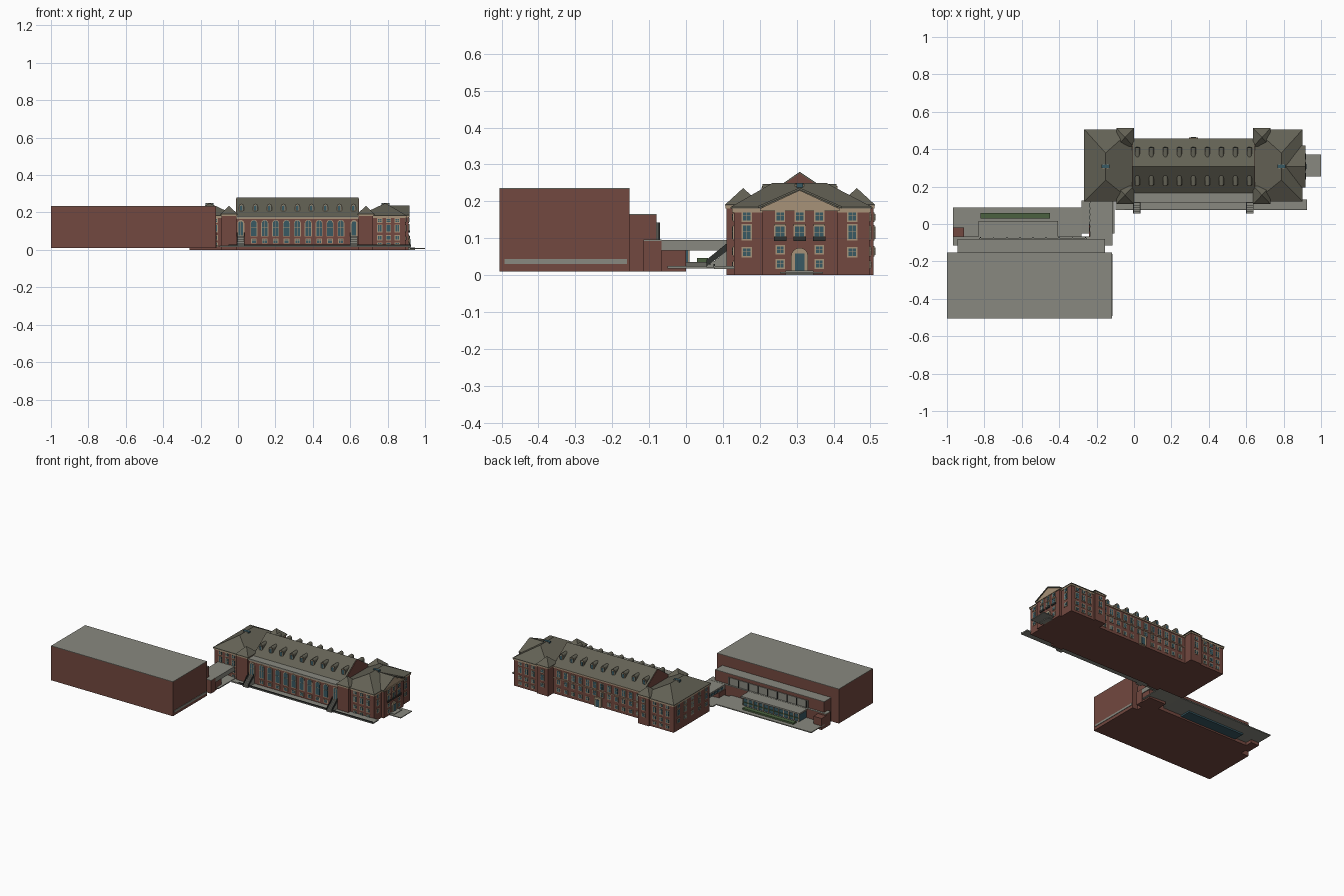
import bpy, bmesh, math
from mathutils import Vector

cube = bpy.data.objects.get("Cube")
if cube:
    bpy.data.objects.remove(cube, do_unlink=True)


def material(name, r, g, b):
    m = bpy.data.materials.new(name)
    m.use_nodes = True
    m.diffuse_color = (r, g, b, 1)
    m.node_tree.nodes["Principled BSDF"].inputs["Base Color"].default_value = (r, g, b, 1)
    return m


BRICK = material("brick red", .17, .065, .05)
ROOF = material("slate olive", .125, .12, .09)
PALE = material("pale concrete", .25, .25, .215)
CREAM = material("cream stone", .39, .29, .19)
GLASS = material("blue glass", .04, .1, .125)
GREEN = material("hedge green", .07, .12, .05)
DARK = material("dark metal", .03, .032, .03)


def finish(name, bm, mat):
    bmesh.ops.recalc_face_normals(bm, faces=bm.faces)
    mesh = bpy.data.meshes.new(name)
    bm.to_mesh(mesh)
    bm.free()
    mesh.materials.append(mat)
    ob = bpy.data.objects.new(name, mesh)
    bpy.context.collection.objects.link(ob)
    return ob


def hull(name, points, mat):
    """Convex solid around a few corner points."""
    bm = bmesh.new()
    for p in points:
        bm.verts.new(p)
    bmesh.ops.convex_hull(bm, input=bm.verts[:])
    bmesh.ops.dissolve_limit(bm, angle_limit=.01, verts=bm.verts[:], edges=bm.edges[:])
    return finish(name, bm, mat)


def box(name, x0, x1, y0, y1, z0, z1, mat):
    return hull(name, [(x, y, z) for x in (x0, x1) for y in (y0, y1) for z in (z0, z1)], mat)


# Walls are given as (axis, direction, position); outlines lie in (along, up)
def on_wall(wall, u, v, n):
    axis, way, at = wall
    d = at + way * n
    return Vector((d, u, v)) if axis == "x" else Vector((u, d, v))


def rect(u, v, w, h):
    return [(u - w / 2, v), (u + w / 2, v), (u + w / 2, v + h), (u - w / 2, v + h)]


def arch(u, v, w, h, steps=8):
    r = w / 2
    top = [(u + r * math.cos(math.pi * i / steps), v + h - r + r * math.sin(math.pi * i / steps))
           for i in range(steps + 1)]
    return [(u - r, v), (u + r, v)] + top


def prisms(name, wall, outlines, n0, n1, mat):
    bm = bmesh.new()
    for line in outlines:
        low = [bm.verts.new(on_wall(wall, u, v, n0)) for u, v in line]
        high = [bm.verts.new(on_wall(wall, u, v, n1)) for u, v in line]
        bm.faces.new(low)
        bm.faces.new(high)
        for i in range(len(line)):
            j = (i + 1) % len(line)
            bm.faces.new((low[i], low[j], high[j], high[i]))
    return finish(name, bm, mat)


def windows(name, wall, us, v, w, h, shape=rect, rim=.004):
    """Framed windows with a centre post and a cross bar."""
    prisms(name + "_frames", wall, [shape(u, v - rim, w + 2 * rim, h + 2 * rim) for u in us], -.002, .003, CREAM)
    prisms(name + "_panes", wall, [shape(u, v, w, h) for u in us], 0, .004, GLASS)
    bars = [rect(u, v, .0015, h) for u in us] + [rect(u, v + h * .55, w, .0015) for u in us]
    prisms(name + "_bars", wall, bars, 0, .005, CREAM)


def spread(a, b, n):
    return [a + (b - a) * i / (n - 1) for i in range(n)]


MID_X, MID_Y, EAVE = .318, .308, .18

# Central hall
box("hall_walls", -.02, .656, .125, .452, 0, .172, BRICK)
box("hall_front_ledge", -.01, .646, .115, .18, .172, .181, PALE)
box("hall_front_cornice", -.01, .646, .12, .13, .164, .172, CREAM)
box("hall_back_cornice", -.01, .646, .445, .457, .17, EAVE, CREAM)
roof_section = [(.165, EAVE), (.458, EAVE), (MID_Y, .28)]
prisms("hall_roof", ("x", 1, 0), [roof_section], -.008, .644, ROOF)
gable = [(.172, EAVE), (.448, EAVE), (MID_Y, .276)]
prisms("hall_gables", ("x", 1, 0), [gable], -.011, .648, BRICK)

# Hall windows
front = ("y", -1, .125)
back = ("y", 1, .452)
windows("hall_arched", front, spread(.085, .55, 9), .075, .03, .082, arch)
windows("hall_front_basement", front, spread(.085, .55, 9), .038, .022, .018)
windows("hall_front_doors", front, (.015, .62), .078, .024, .075, arch, .007)
windows("hall_back_upper", back, spread(.03, .605, 12), .117, .022, .038)
windows("hall_back_middle", back, spread(.03, .605, 12), .07, .02, .026)
windows("hall_back_lower", back, [x for x in spread(.03, .605, 12) if abs(x - MID_X) > .04], .022, .02, .02)
box("hall_back_band", -.01, .646, .45, .455, .104, .108, CREAM)
box("hall_back_porch", .293, .343, .45, .462, 0, .062, CREAM)
prisms("hall_back_door", ("y", 1, .462), [rect(MID_X, .004, .026, .045)], 0, .003, GLASS)

# Dormers on both roof slopes
for side, wall in (("front", ("y", -1, .208)), ("back", ("y", 1, .408))):
    xs = spread(.018, .617, 9)
    prisms("dormers_" + side, wall, [arch(x, .2, .026, .047) for x in xs], -.075, 0, ROOF)
    prisms("dormer_rims_" + side, wall, [arch(x, .208, .02, .034) for x in xs], 0, .002, CREAM)
    prisms("dormer_panes_" + side, wall, [arch(x, .21, .014, .028) for x in xs], 0, .003, GLASS)


# Wings, given by their distance from the middle of the hall
def wing(name, s):
    def X(d):
        return MID_X + s * d

    box(name + "_walls", X(.33), X(.578), .13, .498, 0, .172, BRICK)
    box(name + "_cornice", X(.328), X(.582), .125, .502, .17, EAVE, CREAM)
    eaves = [(X(d), y, z) for d in (.328, .584) for y in (.12, .506) for z in (EAVE, .184)]
    hull(name + "_roof", eaves + [(X(.47), .235, .25), (X(.47), .38, .25)], ROOF)
    box(name + "_skylight", X(.45), X(.492), MID_Y - .009, MID_Y + .009, .235, .25, GLASS)
    box(name + "_skylight_rim", X(.455), X(.487), MID_Y - .012, MID_Y + .012, .23, .247, CREAM)
    # Corner pavilions with pyramid roofs
    for end, y0, y1 in (("front", .11, .2), ("back", .418, .508)):
        box(f"{name}_{end}_pavilion", X(.326), X(.405), y0, y1, 0, .184, BRICK)
        box(f"{name}_{end}_pavilion_cornice", X(.323), X(.408), y0 - .003, y1 + .003, .18, .188, CREAM)
        base = [(X(d), y, z) for d in (.319, .412) for y in (y0 - .004, y1 + .004) for z in (.188, .191)]
        hull(f"{name}_{end}_pavilion_roof", base + [(X(.366), (y0 + y1) / 2, .236)], ROOF)
    # Windows on the front, back and outer end
    for end, wall, pav in (("front", ("y", -1, .13), .11), ("back", ("y", 1, .498), .508)):
        cols = [X(d) for d in (.44, .487, .534)]
        for row, v, h in (("attic", .148, .018), ("upper", .098, .034), ("middle", .055, .02), ("lower", .02, .016)):
            windows(f"{name}_{end}_{row}", wall, cols, v, .02, h)
    pavilion_back = ("y", 1, .508)
    for row, v, h in (("attic", .148, .018), ("upper", .098, .034), ("middle", .055, .02)):
        windows(f"{name}_pavilion_{row}", pavilion_back, [X(.366)], v, .02, h)
    outer = ("x", s, X(.578))
    sides = (.165, .451) if s > 0 else (.165, .235, MID_Y, .381, .451)
    for row, v, h in (("attic", .148, .022), ("upper", .098, .036), ("middle", .052, .02)):
        windows(f"{name}_end_{row}", outer, sides, v, .02, h)


wing("east_wing", 1)
wing("west_wing", -1)

# Projecting entrance bay with pediment on the east end
bay = ("x", 1, .912)
box("entrance_bay", .85, .912, .207, .41, 0, .176, BRICK)
prisms("pediment", bay, [[(.2, .18), (.416, .18), (MID_Y, .23)]], -.1, .002, CREAM)
for side, y in (("south", .195), ("north", .421)):
    prisms("pediment_roof_" + side, bay, [[(y, .181), (MID_Y, .231), (MID_Y, .237), (y, .187)]], -.13, .006, ROOF)
box("bay_cornice", .85, .918, .2, .416, .174, .182, CREAM)
bay_cols = (.255, MID_Y, .361)
windows("bay_attic", bay, bay_cols, .148, .02, .022)
windows("bay_upper", bay, bay_cols, .096, .024, .036)
prisms("bay_balconies", bay, [rect(y, .092, .034, .012) for y in bay_cols], 0, .008, DARK)
prisms("bay_lintels", bay, [rect(y, .133, .032, .006) for y in bay_cols], 0, .006, CREAM)
windows("bay_lower", bay, (.255, .361), .02, .018, .02)
windows("bay_middle", bay, (.255, .361), .06, .018, .018)
prisms("entrance_surround", bay, [arch(MID_Y, 0, .046, .074)], 0, .007, CREAM)
prisms("entrance_door", bay, [rect(MID_Y, .012, .026, .046)], 0, .009, GLASS)
box("entrance_landing", .92, 1, .255, .372, .004, .009, PALE)
box("entrance_step", .912, .945, .27, .346, 0, .013, PALE)

# Front terrace and its stairs
box("terrace", -.1, .925, .076, .132, .016, .024, PALE)
box("terrace_kerb", -.05, .925, .074, .078, .022, .03, DARK)
for side, x in (("west", .015), ("east", .62)):
    for i in range(6):
        y = .056 + i * .011
        box(f"stair_{side}_{i + 1}", x - .018, x + .018, y, .128, .02 + i * .009, .029 + i * .009, PALE)
    for e in (-.019, .019):
        rail = [(x + e + t, y, z) for t in (-.001, .001) for y, z in ((.056, .024), (.056, .042), (.118, .07), (.118, .092))]
        hull(f"stair_{side}_rail", rail, DARK)

# Large annex hall and its lower step
box("annex_hall", -1, -.118, -.505, -.153, .01, .233, BRICK)
box("annex_roof", -1, -.118, -.505, -.153, .233, .236, PALE)
box("annex_side_strip", -.12, -.115, -.492, -.16, .03, .043, PALE)
box("annex_step", -.945, -.155, -.16, -.08, .01, .163, BRICK)
box("annex_step_roof", -.945, -.155, -.155, -.08, .163, .166, PALE)
box("annex_front_wall", -.968, -.115, -.115, -.066, .01, .093, BRICK)
box("annex_front_wall_roof", -.968, -.115, -.115, -.066, .093, .096, PALE)
box("annex_pale_panel", -.83, -.25, -.082, -.076, .096, .143, PALE)
prisms("annex_posts", ("y", 1, -.076), [rect(x, .096, .005, .047) for x in spread(-.82, -.26, 9)], 0, .006, DARK)
box("annex_west_pier", -.968, -.91, -.07, -.02, .01, .085, BRICK)
box("annex_east_pier", -.24, -.12, -.07, 0, .01, .066, BRICK)

# Glazed annex lobby
box("lobby", -.825, -.415, -.07, .005, .02, .085, GLASS)
box("lobby_roof", -.832, -.407, -.07, .015, .085, .095, PALE)
prisms("lobby_mullions", ("y", 1, .005), [rect(x, .034, .006, .051) for x in spread(-.822, -.418, 12)], 0, .004, CREAM)
prisms("lobby_rail", ("y", 1, .005), [rect(-.62, .055, .41, .004)], 0, .005, GREEN)
box("lobby_hedge", -.82, -.45, .03, .06, .034, .046, GREEN)

# Plaza and raised link between the buildings
box("plaza", -.968, -.28, -.07, .087, .03, .036, PALE)
hull("plaza_slope", [(x, y, z + t) for x, z in ((-.28, .03), (-.105, .018)) for y in (-.05, .125) for t in (0, .006)], PALE)
box("link_deck", -.235, -.115, -.066, .135, .066, .095, PALE)
prisms("link_windows", ("x", -1, -.235), [rect(y, .073, .022, .014) for y in spread(-.03, .1, 5)], 0, .003, GLASS)
